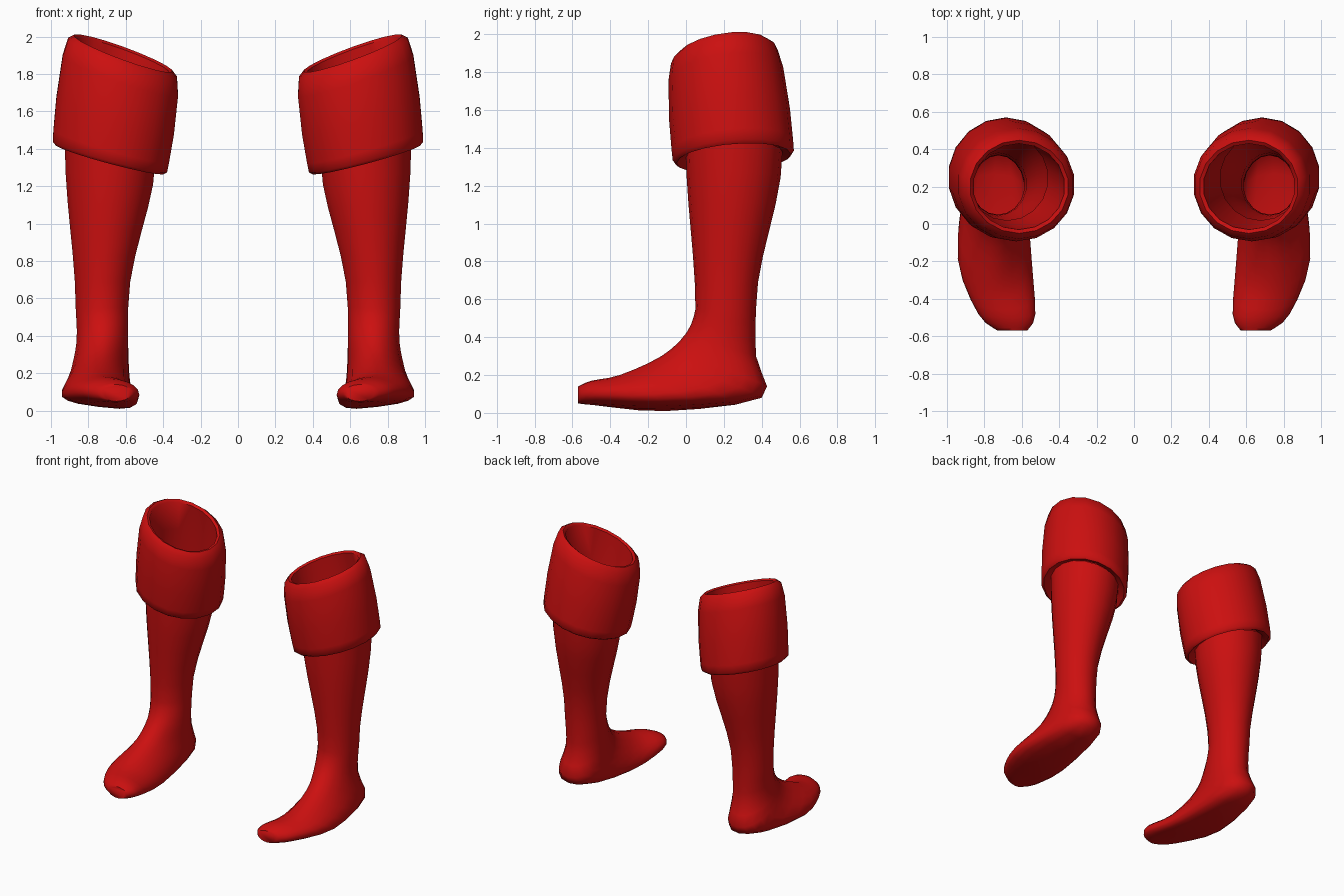
import bpy, bmesh, math
from mathutils import Vector

if "Cube" in bpy.data.objects:
    bpy.data.objects.remove(bpy.data.objects["Cube"])

SIDES = 18
RED = (0.6, 0.005, 0.005, 1)
red = bpy.data.materials.new("deep red")
red.use_nodes = True
red.diffuse_color = RED
red.node_tree.nodes["Principled BSDF"].inputs["Base Color"].default_value = RED


def mix(a, b, t):
    return a + (b - a) * t


def catmull(a, b, c, d, t):
    """Point on a smooth curve between b and c."""
    return (b * 2 + (c - a) * t + (a * 2 - b * 5 + c * 4 - d) * t**2
            + (b * 3 - a - c * 3 + d) * t**3) / 2


def angles():
    return [math.tau * i / SIDES for i in range(SIDES)]


def loft(name, side, rings, cap=False):
    """Skin consecutive rings of points into one smooth shell."""
    bm = bmesh.new()
    loops = [[bm.verts.new((side * x, y, z)) for x, y, z in ring] for ring in rings]
    for a, b in zip(loops, loops[1:]):
        for i in range(SIDES):
            j = (i + 1) % SIDES
            bm.faces.new((a[i], a[j], b[j], b[i]))
    if cap:
        bm.faces.new(loops[-1])
    bmesh.ops.recalc_face_normals(bm, faces=bm.faces[:])
    mesh = bpy.data.meshes.new(name)
    bm.to_mesh(mesh)
    bm.free()
    mesh.materials.append(red)
    obj = bpy.data.objects.new(name, mesh)
    bpy.context.collection.objects.link(obj)
    bpy.ops.object.select_all(action="DESELECT")
    obj.select_set(True)
    bpy.context.view_layer.objects.active = obj
    bpy.ops.object.shade_smooth_by_angle(angle=math.radians(55))


def shaft_ring(height):
    """Horizontal section of the shaft, from ankle (height zero) to calf (one)."""
    ease = height * height * (3 - 2 * height)
    front, back = mix(0.05, 0, ease), mix(0.37, 0.51, ease)
    inner, outer = mix(0.585, 0.44, ease), mix(0.87, 0.93, ease)
    z, tilt = mix(0.55, 1.38, height), height**3 / 4
    radius = (outer - inner) / 2
    return [((inner + outer) / 2 + radius * math.sin(t),
             mix(back, front, (1 + math.cos(t)) / 2),
             z + tilt * radius * math.sin(t)) for t in angles()]


def foot_ring(key):
    """Section from instep to sole; boxy keys get a wide, flat, canted sole."""
    top_y, top_z, sole_y, sole_z, inner, outer, boxy = key
    points = []
    for t in angles():
        c, s = math.cos(t), math.sin(t)
        if c < 0:
            power = 1 - boxy / 3
            c, s = -abs(c) ** power, math.copysign(abs(s) ** power, s)
        down = (1 - c) / 2
        across = s * (outer - inner) / 2 * (1 - boxy * c / 4)
        points.append(((inner + outer) / 2 + across, mix(top_y, sole_y, down),
                       mix(top_z, sole_z, down) + boxy * across * down / 8))
    return points


def cuff_ring(height, inset):
    """Slanted section of the cuff, from lip (height zero) to rim (one)."""
    centre = mix(Vector((0.685, 0.25, 1.36)), Vector((0.615, 0.2, 1.9)), height)
    radius_x = mix(0.31, 0.295, height) - inset
    radius_y = mix(0.32, 0.28, height) - inset
    slope_x, slope_y = mix(0.27, 0.36, height), mix(0.08, 0.14, height)
    ring = []
    for t in angles():
        x, y = radius_x * math.sin(t), -radius_y * math.cos(t)
        ring.append(centre + Vector((x, y, slope_x * x + slope_y * y)))
    return ring


# Foot sections fan round from the ankle to the heel, ball and toes
foot_keys = [Vector(key) for key in (
    (0.05, 0.7, 0.39, 0.7, 0.58, 0.88, 0),
    (0.05, 0.55, 0.37, 0.55, 0.585, 0.87, 0),
    (0, 0.42, 0.37, 0.3, 0.585, 0.865, 0),
    (-0.13, 0.3, 0.4, 0.08, 0.58, 0.9, 0.5),
    (-0.35, 0.2, -0.1, 0.02, 0.56, 0.93, 1),
    (-0.5, 0.17, -0.47, 0.04, 0.53, 0.83, 0.5),
    (-0.57, 0.14, -0.57, 0.05, 0.57, 0.73, 0),
)]
foot_keys.append(foot_keys[-1])
STEPS = 3
foot_path = [catmull(*foot_keys[i:i + 4], step / STEPS)
             for i in range(len(foot_keys) - 3) for step in range(1, STEPS + 1)]

shaft = [shaft_ring(1 - i / 6) for i in range(7)]
leg = shaft + [foot_ring(key) for key in foot_path]

# Cuff wall as height and inset: inside, rounded rim, outside, lip, underside
cuff_profile = ((0.1, 0.09), (0.6, 0.06), (1, 0.05), (1.02, 0.03), (0.97, 0),
                (0.8, -0.015), (0.4, -0.015), (0.1, -0.005), (0, 0),
                (-0.03, 0.02), (0.02, 0.07), (0.1, 0.09))
cuff = [cuff_ring(*point) for point in cuff_profile]

for label, side in (("left", 1), ("right", -1)):
    loft(label + "_shaft_and_foot", side, leg, cap=True)
    loft(label + "_cuff", side, cuff)
